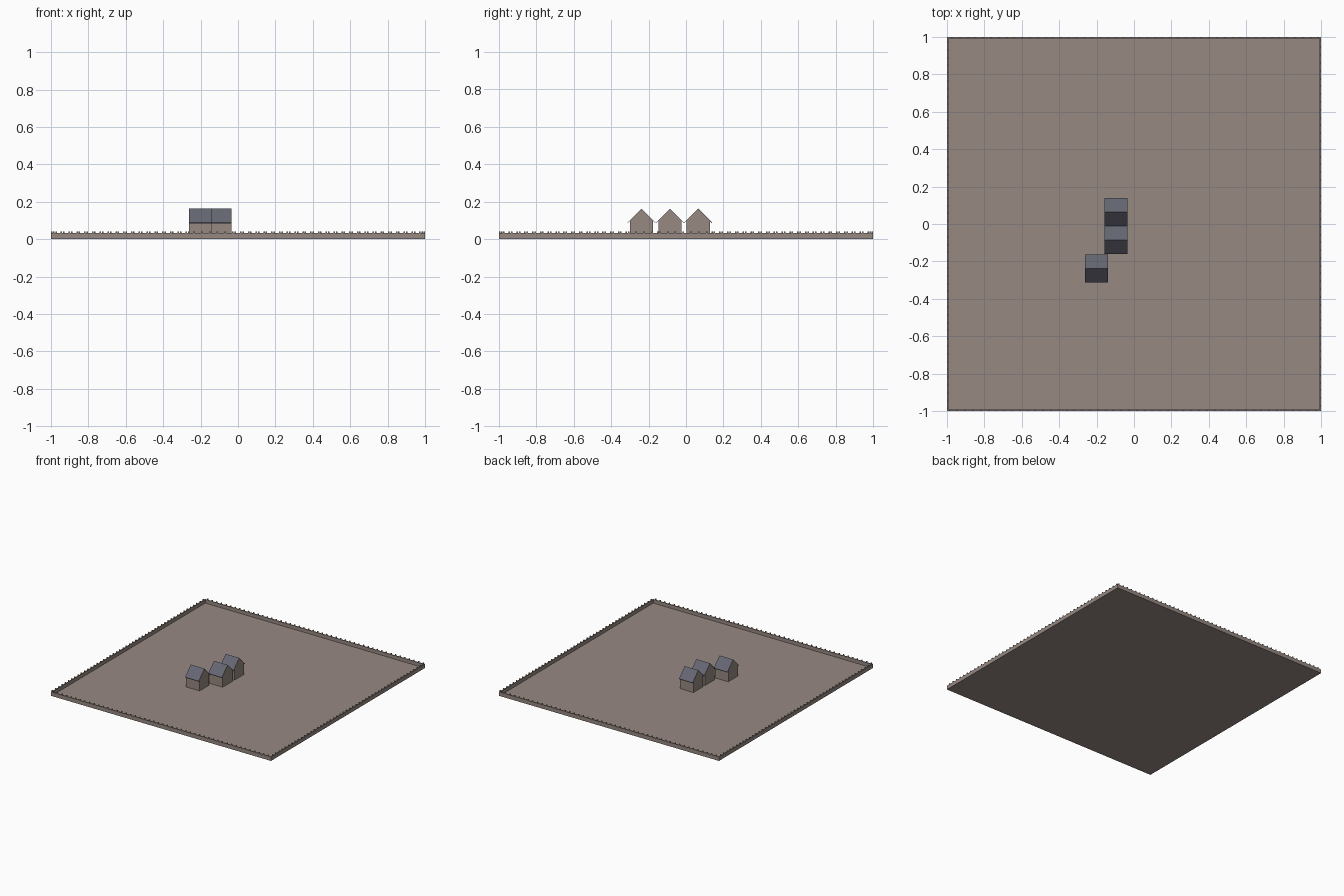
import bpy, bmesh

if "Cube" in bpy.data.objects:
    bpy.data.objects.remove(bpy.data.objects["Cube"])

def material(name, rgb):
    m = bpy.data.materials.new(name)
    m.diffuse_color = (*rgb, 1)
    m.use_nodes = True
    m.node_tree.nodes["Principled BSDF"].inputs["Base Color"].default_value = m.diffuse_color
    return m

STONE = material("taupe_stone", (0.31, 0.25, 0.222))
SLATE = material("slate_roof", (0.13, 0.135, 0.17))

def finish(name, bm, mat):
    bmesh.ops.recalc_face_normals(bm, faces=bm.faces)
    me = bpy.data.meshes.new(name)
    bm.to_mesh(me)
    bm.free()
    me.materials.append(mat)
    ob = bpy.data.objects.new(name, me)
    bpy.context.collection.objects.link(ob)
    return ob

def add_box(bm, lo, hi):
    vs = bmesh.ops.create_cube(bm, size=1)["verts"]
    for v in vs:
        for i in range(3):
            v.co[i] = (lo[i] + hi[i]) / 2 + v.co[i] * (hi[i] - lo[i])

def prism(name, profile, x0, x1, mat):
    """Extrude a (y, z) profile along x."""
    bm = bmesh.new()
    f = bm.faces.new([bm.verts.new((x0, y, z)) for y, z in profile])
    ext = bmesh.ops.extrude_face_region(bm, geom=[f])["geom"]
    bmesh.ops.translate(bm, vec=(x1 - x0, 0, 0),
                        verts=[g for g in ext if isinstance(g, bmesh.types.BMVert)])
    return finish(name, bm, mat)

# Ground slab
FLOOR = 0.003
bm = bmesh.new()
add_box(bm, (-1, -1, 0), (1, 1, FLOOR))
finish("courtyard_floor", bm, STONE)

# Perimeter wall with small posts along its top
T, WALL, POST = 0.008, 0.032, 0.042
bm = bmesh.new()
for s in (-1, 1):
    a, b = sorted((s, s * (1 - T)))
    add_box(bm, (-1, a, 0), (1, b, WALL))
    add_box(bm, (a, -1 + T, 0), (b, 1 - T, WALL))
finish("perimeter_wall", bm, STONE)

bm = bmesh.new()
N, W = 48, 0.004
for s in (-1, 1):
    a, b = sorted((s, s * (1 - T)))
    for i in range(N):
        c = -1 + (i + 0.5 + 0.15 * s) * 2 / N
        add_box(bm, (c - W, a, WALL), (c + W, b, POST))
        add_box(bm, (a, c - W, WALL), (b, c + W, POST))
finish("wall_posts", bm, STONE)

# Three gabled houses, ridges running along x
RIDGE, HALF, EAVE, SKIN = 0.163, 0.062, 0.075, 0.003
houses = [(-0.2, -0.238), (-0.096, -0.086), (-0.096, 0.065)]
for n, (x, y) in enumerate(houses, 1):
    top = RIDGE - SKIN
    prism(f"house_walls_{n}",
          [(y - HALF, 0), (y + HALF, 0), (y + HALF, top - HALF),
           (y, top), (y - HALF, top - HALF)], x - 0.061, x + 0.061, STONE)
    prism(f"house_roof_{n}",
          [(y - EAVE, top - EAVE), (y, top), (y + EAVE, top - EAVE),
           (y + EAVE, RIDGE - EAVE), (y, RIDGE), (y - EAVE, RIDGE - EAVE)],
          x - 0.062, x + 0.062, SLATE)
